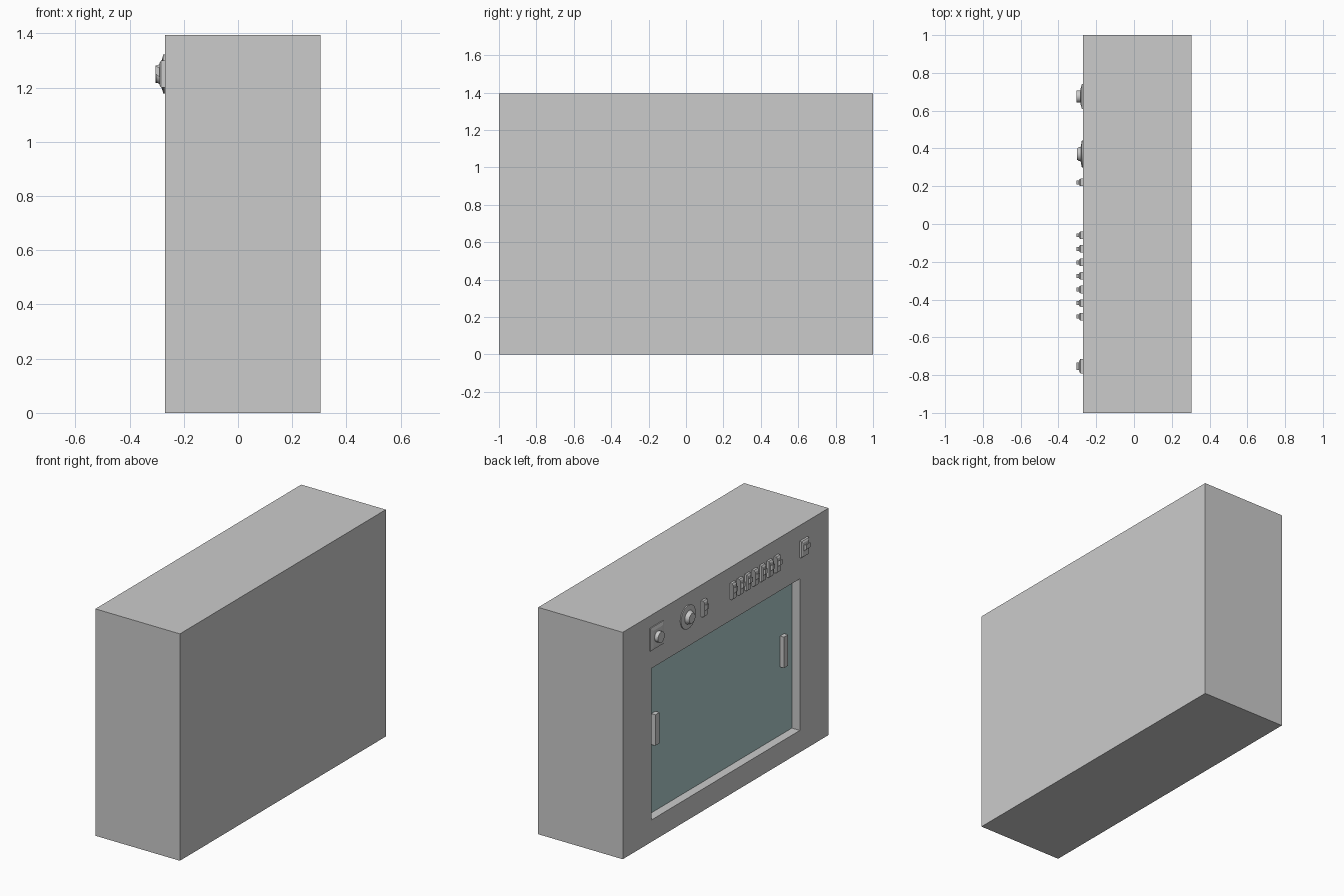
import bpy, bmesh, math

if "Cube" in bpy.data.objects:
    bpy.data.objects.remove(bpy.data.objects["Cube"])

FRONT = -0.27          # x of the control face
GLASS = FRONT + 0.054  # x of the recessed doors
ROW_Z = 1.25           # height of the control row


def finish(name, bm, color=None):
    bmesh.ops.recalc_face_normals(bm, faces=bm.faces)
    mesh = bpy.data.meshes.new(name)
    bm.to_mesh(mesh)
    bm.free()
    obj = bpy.data.objects.new(name, mesh)
    bpy.context.collection.objects.link(obj)
    if color:
        mat = bpy.data.materials.new(name + "_colour")
        mat.diffuse_color = color
        mat.use_nodes = True
        mat.node_tree.nodes["Principled BSDF"].inputs["Base Color"].default_value = mat.diffuse_color
        mesh.materials.append(mat)
    return obj


def box(name, lo, hi, color=None):
    bm = bmesh.new()
    for v in bmesh.ops.create_cube(bm, size=1)["verts"]:
        v.co = [(a + b) / 2 + c * (b - a) for a, b, c in zip(lo, hi, v.co)]
    return finish(name, bm, color)


def stack(name, y, rings, sides=4, x=FRONT, z=ROW_Z):
    """Loft rings (outward distance, half width, half height, z shift) toward -x."""
    bm = bmesh.new()
    k = math.sqrt(2) if sides == 4 else 1
    loops = []
    for out, hw, hh, dz in rings:
        angles = [2 * math.pi * (i + 0.5) / sides for i in range(sides)]
        loops.append([bm.verts.new((x - out, y + k * hw * math.cos(a),
                                    z + dz + k * hh * math.sin(a))) for a in angles])
    for a, b in zip(loops, loops[1:]):
        for i in range(sides):
            j = (i + 1) % sides
            bm.faces.new((a[i], a[j], b[j], b[i]))
    bm.faces.new(loops[0])
    bm.faces.new(loops[-1])
    obj = finish(name, bm)
    if sides > 4:
        bpy.ops.object.select_all(action='DESELECT')
        obj.select_set(True)
        bpy.context.view_layer.objects.active = obj
        bpy.ops.object.shade_smooth_by_angle(angle=math.radians(30))
    return obj


# Cabinet body with a recessed window on the control face
bm = bmesh.new()
for v in bmesh.ops.create_cube(bm, size=1)["verts"]:
    v.co = (0.305 if v.co.x > 0 else FRONT, v.co.y * 2, 1.395 if v.co.z > 0 else 0)
face = min(bm.faces, key=lambda f: f.calc_center_median().x)
bmesh.ops.inset_individual(bm, faces=[face], thickness=0.1)
for v in face.verts:
    v.co.y = math.copysign(0.72, v.co.y)
    v.co.z = 1.067 if v.co.z > 0.7 else 0.135
deep = bmesh.ops.extrude_discrete_faces(bm, faces=[face])["faces"][0]
for v in deep.verts:
    v.co.x = GLASS + 0.01
finish("cabinet_body", bm)

# Sliding glass doors and their pull handles
for side, s in (("left", 1), ("right", -1)):
    y0, y1 = sorted((0, 0.72 * s))
    box(side + "_door", (GLASS, y0, 0.135), (GLASS + 0.01, y1, 1.067), (0.42, 0.6, 0.6, 1))
    box(side + "_handle", (GLASS - 0.027, 0.625 * s - 0.02, 0.555),
        (GLASS, 0.625 * s + 0.02, 0.745))

# Square plate with round knob
stack("knob_plate", 0.675, [(0, 0.065, 0.07, 0), (0.006, 0.065, 0.07, 0), (0.012, 0.045, 0.05, 0)])
stack("knob", 0.675, [(0.01, 0.033, 0.033, 0), (0.035, 0.033, 0.033, 0)], 24)

# Round dial
stack("dial_ring", 0.37, [(0, 0.072, 0.072, 0), (0.006, 0.072, 0.072, 0), (0.01, 0.05, 0.05, 0)], 32)
stack("dial_knob", 0.37, [(0.008, 0.042, 0.042, 0), (0.022, 0.036, 0.036, 0),
                          (0.032, 0.03, 0.03, 0)], 24)


# Toggle switches: tapered housing with a small tilted lever
def switch(name, y, w, h):
    stack(name + "_housing", y, [(0, w, h, 0), (0.014, w, h, 0), (0.02, w * 0.75, h * 0.8, 0)])
    stack(name + "_lever", y, [(0.018, w * 0.5, h * 0.35, 0.005), (0.035, w * 0.5, h * 0.3, 0.016)])


switch("single_switch", 0.22, 0.02, 0.05)
for i in range(7):
    switch(f"row_switch_{i + 1}", -0.06 - 0.0717 * i, 0.02, 0.05)
switch("main_switch", -0.753, 0.038, 0.05)
